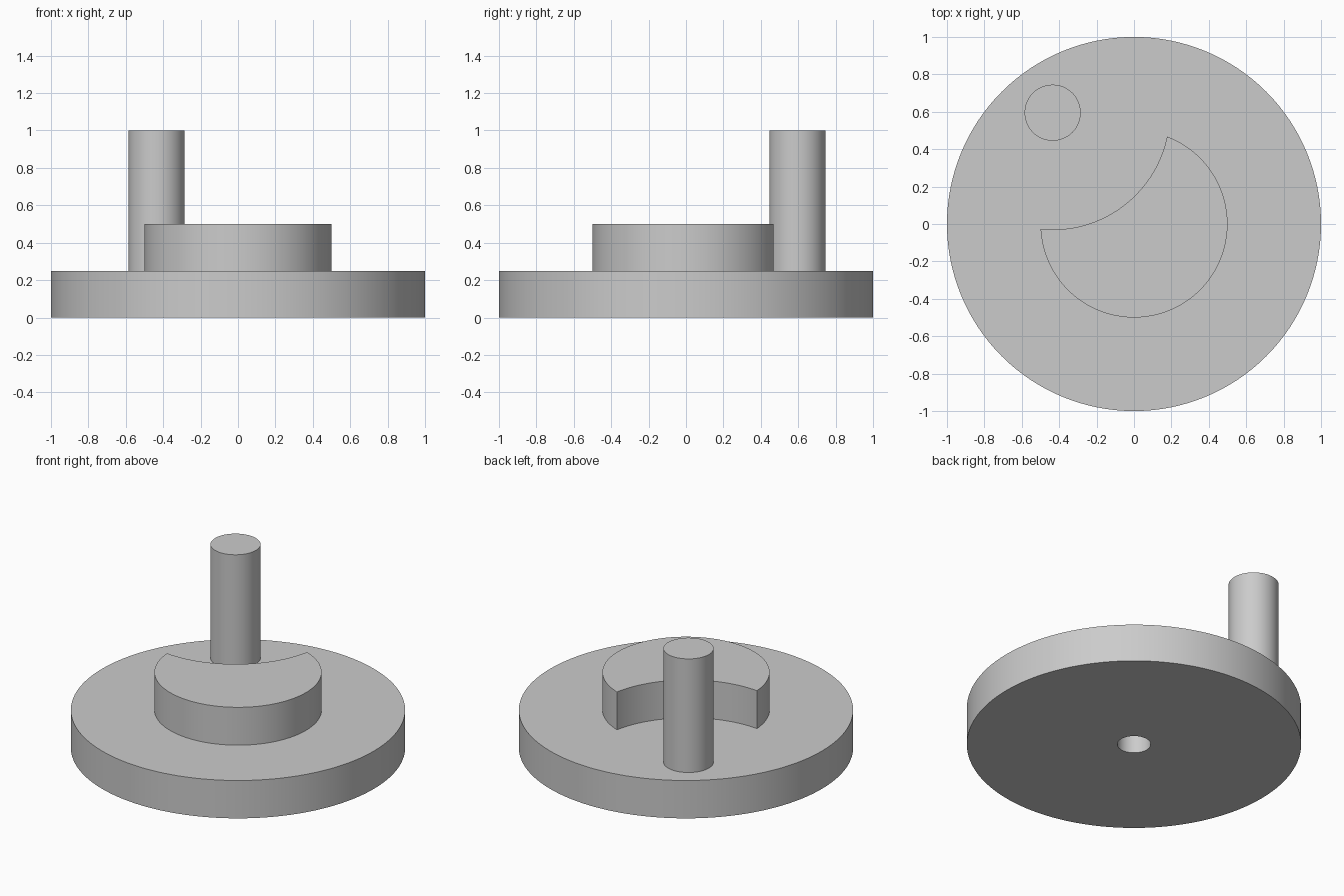
import bpy
import bmesh
from math import sin, cos, atan2, pi, tau, dist, hypot, acos

cube = bpy.data.objects.get("Cube")
if cube:
    bpy.data.objects.remove(cube, do_unlink=True)

SEGMENTS = 128
PLATE_TOP = 0.25
PIN = (-0.435, 0.595)

grey = bpy.data.materials.new("plain_grey")
grey.use_nodes = True
colour = (0.6, 0.6, 0.6, 1)
grey.diffuse_color = colour
grey.node_tree.nodes["Principled BSDF"].inputs["Base Color"].default_value = colour


def finish(name, bm):
    """Turn a bmesh into a grey object, smooth but with crisp edges."""
    bmesh.ops.recalc_face_normals(bm, faces=bm.faces[:])
    mesh = bpy.data.meshes.new(name)
    bm.to_mesh(mesh)
    bm.free()
    mesh.materials.append(grey)
    obj = bpy.data.objects.new(name, mesh)
    bpy.context.collection.objects.link(obj)
    bpy.ops.object.select_all(action="DESELECT")
    obj.select_set(True)
    bpy.context.view_layer.objects.active = obj
    bpy.ops.object.shade_smooth_by_angle(angle=pi / 6)
    return obj


def arc(centre, radius, start, end, steps):
    """Points along an arc, both ends included."""
    angles = [start + (end - start) * i / steps for i in range(steps + 1)]
    return [(centre[0] + radius * cos(a), centre[1] + radius * sin(a)) for a in angles]


def extrude_outline(name, outline, bottom, top):
    """Raise a closed flat outline into a solid."""
    bm = bmesh.new()
    face = bm.faces.new([bm.verts.new((x, y, bottom)) for x, y in outline])
    raised = bmesh.ops.extrude_face_region(bm, geom=[face], use_keep_orig=True)
    verts = [g for g in raised["geom"] if isinstance(g, bmesh.types.BMVert)]
    bmesh.ops.translate(bm, verts=verts, vec=(0, 0, top - bottom))
    return finish(name, bm)


# Drive plate: a disc turned from a section, with an axle hole underneath
hole, rim = 0.1, 1.0
bm = bmesh.new()
section = [(hole, 0), (rim, 0), (rim, PLATE_TOP), (hole, PLATE_TOP)]
verts = [bm.verts.new((r, 0, z)) for r, z in section]
edges = [bm.edges.new((verts[i], verts[(i + 1) % 4])) for i in range(4)]
bmesh.ops.spin(bm, geom=verts + edges, cent=(0, 0, 0), axis=(0, 0, 1),
               angle=tau, steps=SEGMENTS, use_merge=True)
bmesh.ops.remove_doubles(bm, verts=bm.verts[:], dist=1e-5)
finish("drive_plate", bm)

# Locking crescent: a round boss with a bite centred on the pin
boss, bite = 0.5, 0.625
gap = hypot(*PIN)
toward_pin = atan2(PIN[1], PIN[0])
half = acos((boss**2 + gap**2 - bite**2) / (2 * boss * gap))
outer = arc((0, 0), boss, toward_pin + half, toward_pin + tau - half, 96)
bite_half = acos((bite**2 + gap**2 - boss**2) / (2 * bite * gap))
back = toward_pin + pi
inner = arc(PIN, bite, back + bite_half, back - bite_half, 40)
if dist(inner[0], outer[-1]) > dist(inner[-1], outer[-1]):
    inner.reverse()
extrude_outline("locking_crescent", outer + inner[1:-1], PLATE_TOP, 0.5)

# Drive pin
extrude_outline("drive_pin", arc(PIN, 0.15, 0, tau, 64)[:-1], PLATE_TOP, 1.0)
